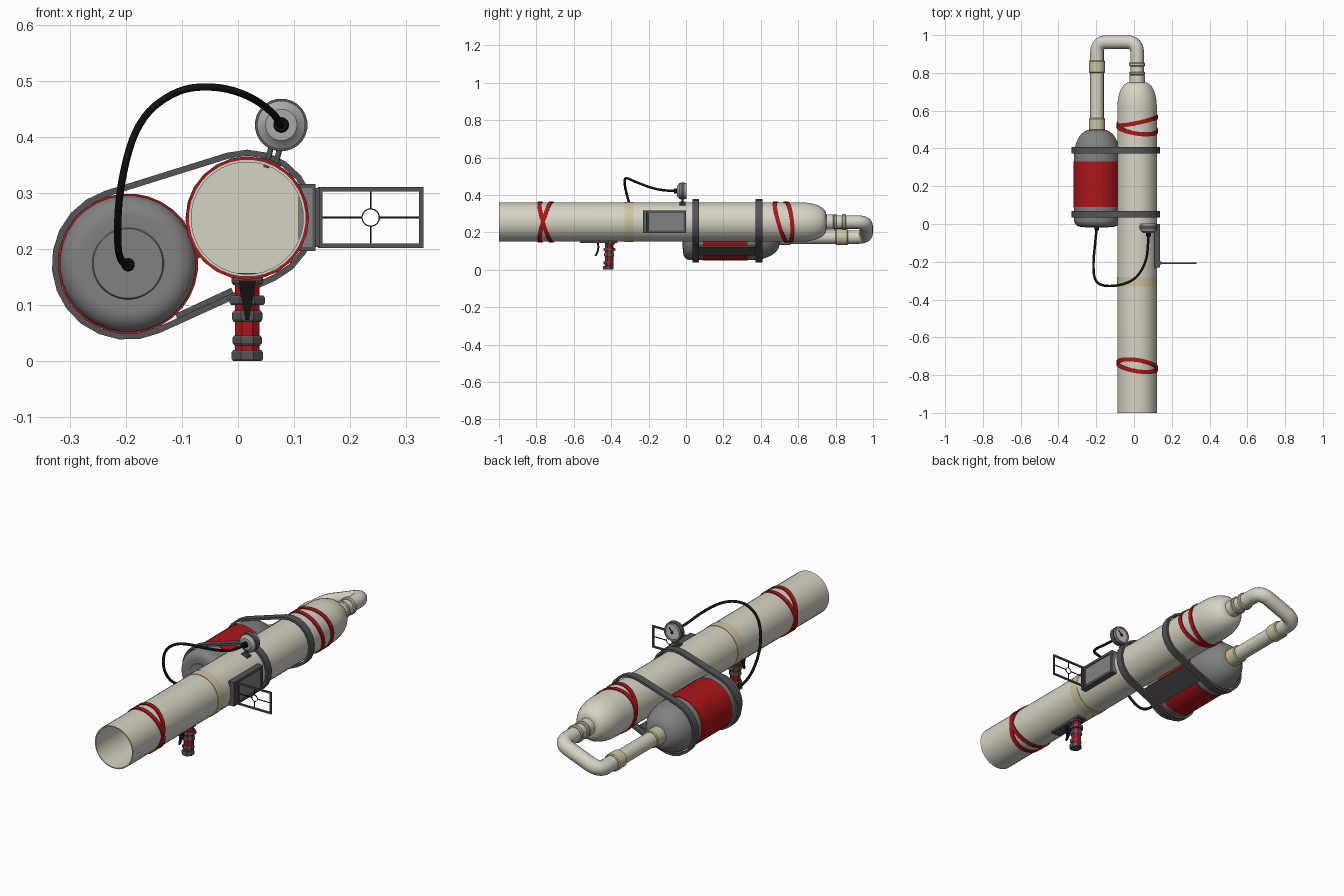
import bpy, bmesh, math
from mathutils import Matrix, Vector

if "Cube" in bpy.data.objects:
    bpy.data.objects.remove(bpy.data.objects["Cube"])

def material(name, rgb):
    m = bpy.data.materials.new(name)
    m.diffuse_color = (*rgb, 1)
    m.use_nodes = True
    m.node_tree.nodes["Principled BSDF"].inputs["Base Color"].default_value = m.diffuse_color
    return m

CREAM = material("cream", (0.68, 0.65, 0.56))
TAN = material("tan", (0.62, 0.56, 0.36))
RED = material("red", (0.42, 0.008, 0.01))
GREY = material("grey", (0.22, 0.22, 0.22))
DARK = material("dark_grey", (0.09, 0.09, 0.095))
BLACK = material("black", (0.006, 0.006, 0.006))
SILVER = material("silver", (0.4, 0.4, 0.4))
WHITE = material("white", (0.85, 0.85, 0.85))

BX, BZ, BR = 0.0165, 0.255, 0.105      # barrel axis and radius
TX, TZ, TR = -0.196, 0.174, 0.122      # tank axis and radius

def finish(name, bm, mat, smooth=True):
    bmesh.ops.remove_doubles(bm, verts=bm.verts, dist=1e-5)
    bmesh.ops.recalc_face_normals(bm, faces=bm.faces)
    me = bpy.data.meshes.new(name)
    bm.to_mesh(me)
    bm.free()
    me.materials.append(mat)
    ob = bpy.data.objects.new(name, me)
    bpy.context.collection.objects.link(ob)
    if smooth:
        bpy.ops.object.select_all(action='DESELECT')
        ob.select_set(True)
        bpy.context.view_layer.objects.active = ob
        bpy.ops.object.shade_smooth_by_angle(angle=math.radians(35))
    return ob

def skin(bm, rings, loop=False):
    """Bridge consecutive rings of points with quads."""
    vs = [[bm.verts.new(p) for p in r] for r in rings]
    for a, b in zip(vs, vs[1:] + vs[:1] if loop else vs[1:]):
        for i in range(len(a)):
            j = (i + 1) % len(a)
            bm.faces.new((a[i], a[j], b[j], b[i]))
    return vs

def lathe(name, profile, x, z, mat, n=32, loop=False, y=0, upright=False, smooth=True):
    """Turn (position, radius) pairs about a y axis, or a z axis if upright."""
    bm = bmesh.new()
    rings = []
    for t, r in profile:
        ring = []
        for i in range(n):
            a = 2 * math.pi * (i + 0.5) / n
            c, s = max(r, 1e-7) * math.cos(a), max(r, 1e-7) * math.sin(a)
            ring.append((x + c, y + s, z + t) if upright else (x + c, y + t, z + s))
        rings.append(ring)
    skin(bm, rings, loop)
    return finish(name, bm, mat, smooth)

def collar(name, y0, y1, r, x, z, mat, b=0.004):
    return lathe(name, [(y0, 0), (y0, r - b), (y0 + b, r), (y1 - b, r), (y1, r - b), (y1, 0)], x, z, mat)

def box(name, c, size, mat, rot_y=0):
    bm = bmesh.new()
    m = Matrix.Translation(c) @ Matrix.Rotation(rot_y, 4, 'Y') @ Matrix.Diagonal((*size, 1))
    bmesh.ops.create_cube(bm, size=1, matrix=m)
    return finish(name, bm, mat, False)

def tube(name, pts, r, mat, kind='POLY', sides=4):
    cu = bpy.data.curves.new(name, 'CURVE')
    cu.dimensions = '3D'
    cu.bevel_depth, cu.bevel_resolution, cu.use_fill_caps = r, sides, True
    sp = cu.splines.new(kind)
    sp.points.add(len(pts) - 1)
    for p, q in zip(sp.points, pts):
        p.co = (*q, 1)
    if kind == 'NURBS':
        sp.use_endpoint_u, sp.order_u, sp.resolution_u = True, 3, 6
    cu.materials.append(mat)
    ob = bpy.data.objects.new(name, cu)
    bpy.context.collection.objects.link(ob)
    bpy.ops.object.select_all(action='DESELECT')
    ob.select_set(True)
    bpy.context.view_layer.objects.active = ob
    bpy.ops.object.convert(target='MESH')
    bpy.ops.object.shade_smooth_by_angle(angle=math.radians(35))

def dome(y0, y1, r0, r1, n=8):
    """Quarter-ellipse shoulder from radius r0 to r1."""
    q = [math.pi / 2 * i / n for i in range(n + 1)]
    return [(y0 + (y1 - y0) * math.sin(a), r1 + (r0 - r1) * math.cos(a)) for a in q]

# Hollow barrel with domed rear, and its middle joint
lathe("barrel", [(0.6, 0), (0.6, 0.1), (-1, 0.1), (-1, BR)] + dome(0.62, 0.75, BR, 0.043)
      + [(0.75, 0)], BX, BZ, CREAM)
lathe("barrel_joint", [(-0.33, 0.1), (-0.33, 0.107), (-0.28, 0.107), (-0.28, 0.1)], BX, BZ, TAN, loop=True)

# Crossed red bindings round the barrel: (centre, cosine tilt, sine tilt)
for k, (y0, ca, sa) in enumerate([(-0.75, -0.015, 0.03), (-0.75, -0.015, -0.03),
                                  (0.545, 0.022, -0.01), (0.508, -0.015, -0.03)]):
    bm, rings, n = bmesh.new(), [], 24
    for i in range(n):
        a = 2 * math.pi * i / n
        y = y0 + ca * math.cos(a) + sa * math.sin(a)
        rings.append([(BX + r * math.cos(a), y + d, BZ + r * math.sin(a))
                      for r, d in ((0.102, -0.011), (0.11, -0.011), (0.11, 0.011), (0.102, 0.011))])
    skin(bm, rings, True)
    finish(f"red_binding_{k + 1}", bm, RED)

# Gas tank: grey shell, red sleeve
lathe("gas_tank", [(-0.018, 0), (-0.018, 0.062), (-0.014, 0.064)] + dome(0.02, -0.015, TR, 0.085)[::-1]
      + dome(0.36, 0.5, TR, 0.035) + [(0.5, 0)], TX, TZ, GREY)
lathe("tank_sleeve", [(0.09, 0.115), (0.09, 0.125), (0.33, 0.125), (0.33, 0.115)], TX, TZ, RED, loop=True)

# Return pipe with rounded corners, and collars
corners = [Vector(p) for p in ((BX, 0.74, BZ), (BX, 0.963, BZ), (TX, 0.963, TZ), (TX, 0.48, TZ))]
path = [corners[0]]
for a, b, c in zip(corners, corners[1:], corners[2:]):
    p, q = b + (a - b).normalized() * 0.055, b + (c - b).normalized() * 0.055
    for i in range(9):
        t = i / 8
        path.append(p * (1 - t) ** 2 + b * 2 * t * (1 - t) + q * t * t)
tube("return_pipe", path + [corners[3]], 0.036, CREAM, sides=6)
collar("barrel_neck", 0.74, 0.79, 0.041, BX, BZ, CREAM)
for y0, y1, x, z, r in ((0.79, 0.805, BX, BZ, 0.043), (0.835, 0.855, BX, BZ, 0.043),
                        (0.80, 0.865, TX, TZ, 0.043), (0.495, 0.56, TX, TZ, 0.043)):
    collar("pipe_collar", y0, y1, r, x, z, TAN)

# Straps: a belt hull round tank and barrel
def belt(grow):
    dx, dz = BX - TX, BZ - TZ
    r1, r2 = TR + grow, BR + 0.003 + grow
    base, open_a = math.atan2(dz, dx), math.acos((r1 - r2) / math.hypot(dx, dz))
    pts = []
    for i in range(11):
        a = base - open_a + 2 * open_a * i / 10
        pts.append((BX + r2 * math.cos(a), BZ + r2 * math.sin(a)))
    for i in range(13):
        a = base + open_a + (2 * math.pi - 2 * open_a) * i / 12
        pts.append((TX + r1 * math.cos(a), TZ + r1 * math.sin(a)))
    return pts
for k, y in enumerate((0.052, 0.39)):
    bm = bmesh.new()
    inner, outer = belt(0.003), belt(0.014)
    skin(bm, [[(x, y + d, z) for x, z in ring] for ring, d in
              ((inner, -0.018), (outer, -0.018), (outer, 0.018), (inner, 0.018))], True)
    finish(f"strap_{k + 1}", bm, DARK)

# Plate under the gap, between the straps
box("strap_plate", (-0.06, 0.221, 0.103), (0.11, 0.32, 0.01), DARK, -math.radians(25))

# Pressure gauge, dial facing back
GX, GZ = 0.077, 0.421
lathe("gauge_body", [(-0.048, 0), (-0.048, 0.028), (-0.04, 0.036), (-0.036, 0.043), (0.003, 0.043),
                     (0.003, 0.037), (-0.005, 0.037), (-0.005, 0)], GX, GZ, SILVER)
lathe("gauge_clamp", [(-0.03, 0.042), (-0.03, 0.047), (-0.008, 0.047), (-0.008, 0.042)], GX, GZ, DARK, 24, True)
collar("gauge_dial", -0.006, -0.002, 0.037, GX, GZ, WHITE, 0.001)
box("gauge_needle", (GX + 0.007, 0, GZ + 0.008), (0.005, 0.003, 0.036), RED, math.radians(40))
collar("needle_hub", -0.002, 0.003, 0.006, GX, GZ, BLACK, 0.001)
for x in (0.05, 0.066):
    tube("gauge_leg", [(x, -0.019, 0.345), (x + 0.009, -0.019, 0.382)], 0.005, DARK)
box("gauge_foot", (0.058, -0.019, 0.352), (0.035, 0.03, 0.012), DARK, math.radians(22))

# Black hose from tank to gauge
tube("hose", [(-0.197, -0.01, 0.172), (-0.205, -0.1, 0.172), (-0.216, -0.2, 0.2), (-0.212, -0.29, 0.31),
              (-0.18, -0.325, 0.43), (-0.11, -0.33, 0.485), (-0.04, -0.315, 0.491), (0.02, -0.28, 0.474),
              (0.064, -0.2, 0.442), (0.075, -0.12, 0.422), (0.076, -0.045, 0.421)], 0.0065, BLACK, 'NURBS')
collar("hose_fitting_tank", -0.035, -0.015, 0.012, TX, TZ - 0.002, BLACK)
collar("hose_fitting_gauge", -0.065, -0.045, 0.014, GX, GZ, BLACK)

# Sight mount: panel with a raised border
SZ = 0.256
box("sight_mount", (0.121, -0.115, SZ), (0.024, 0.23, 0.105), GREY)
for s in (-1, 1):
    box("mount_border_long", (0.123, -0.115, SZ + s * 0.053), (0.03, 0.23, 0.013), DARK)
    box("mount_border_short", (0.123, -0.115 + s * 0.1085, SZ), (0.03, 0.013, 0.1), DARK)
box("sight_hinge", (0.141, -0.207, SZ), (0.01, 0.016, 0.105), DARK)

# Flip-out sight frame with crosshair ring
FX = 0.2365
for s in (-1, 1):
    box("sight_bar_horizontal", (FX, -0.207, SZ + s * 0.0505), (0.188, 0.008, 0.008), DARK)
    box("sight_bar_vertical", (FX + s * 0.09, -0.207, SZ), (0.008, 0.008, 0.108), DARK)
    box("crosshair_horizontal", (FX + s * 0.051, -0.207, SZ), (0.072, 0.004, 0.003), BLACK)
    box("crosshair_vertical", (FX, -0.207, SZ + s * 0.032), (0.003, 0.004, 0.035), BLACK)
lathe("crosshair_ring", [(-0.002, 0.0145), (-0.002, 0.0165), (0.002, 0.0165), (0.002, 0.0145)],
      FX, SZ, BLACK, 20, True, y=-0.207)

# Grip: eight-sided red core with grey rings, leaning slightly
def lean(z):
    return -0.405 - 0.012 * (1 - z / 0.15)
core = lathe("grip_core", [(0.005, 0), (0.005, 0.024), (0.15, 0.024), (0.15, 0)], BX, 0, RED, 8,
             upright=True, y=-0.41, smooth=False)
for z0, z1, r in ((0, 0.02, 0.03), (0.028, 0.046, 0.028), (0.07, 0.09, 0.029), (0.1, 0.117, 0.034), (0.136, 0.152, 0.03)):
    lathe("grip_ring", [(z0, 0), (z0, r - 0.003), (z0 + 0.004, r), (z1 - 0.004, r), (z1, r - 0.003), (z1, 0)],
          BX, 0, DARK, 8, upright=True, y=lean(z0), smooth=False)

# Rail under the barrel and the tapering trigger
box("grip_rail", (BX, -0.467, 0.15), (0.05, 0.2, 0.014), DARK)
bm = bmesh.new()
rows = [(0.148, -0.472, 0.016), (0.12, -0.468, 0.012), (0.095, -0.473, 0.007), (0.073, -0.484, 0.003)]
vs = skin(bm, [[(BX - w, y - 0.005, z), (BX + w, y - 0.005, z), (BX + w, y + 0.005, z), (BX - w, y + 0.005, z)]
               for z, y, w in rows])
bm.faces.new(vs[0])
bm.faces.new(vs[-1])
finish("trigger", bm, BLACK)
